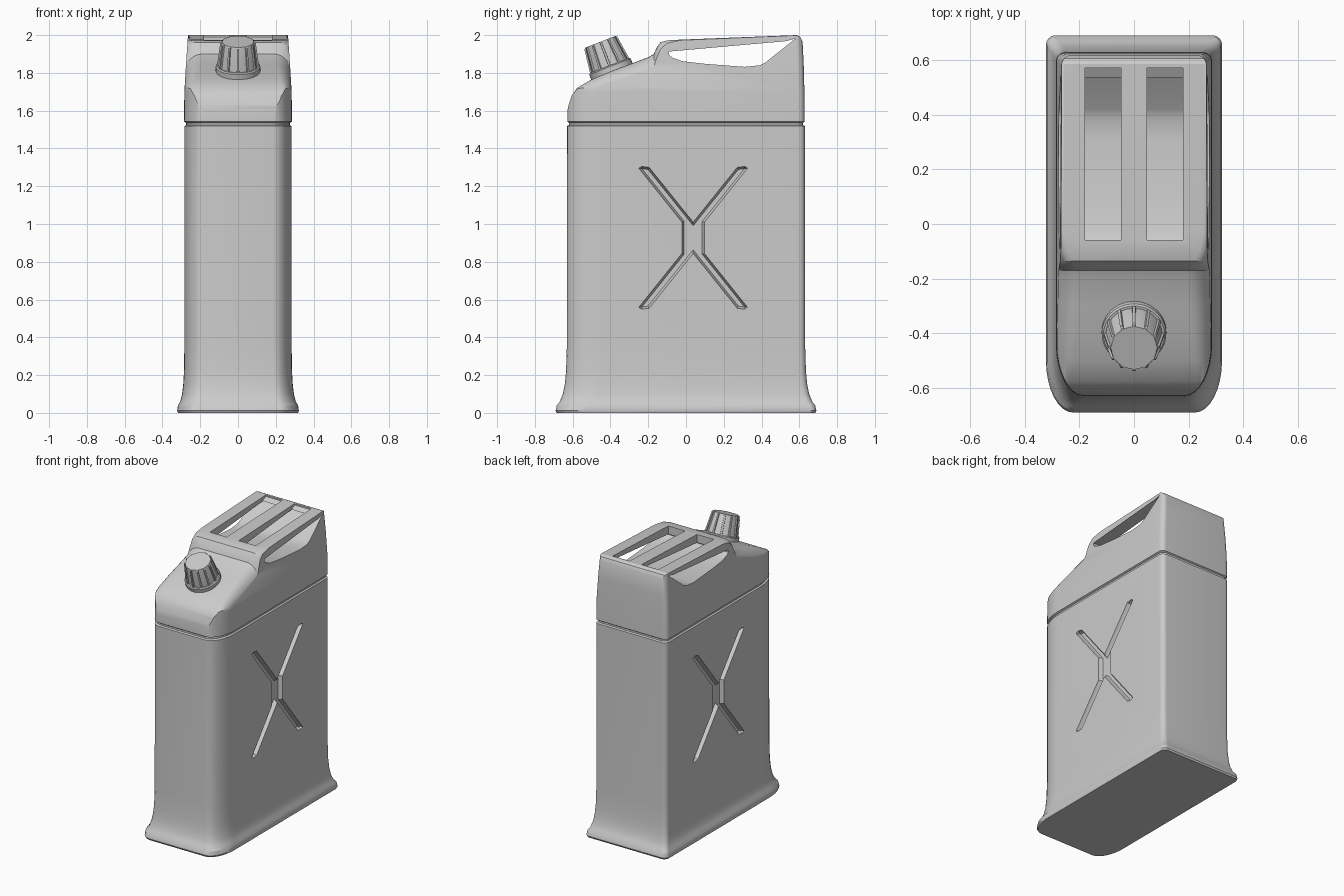
import bpy, bmesh
from math import sin, cos, pi
from mathutils import Vector

cube = bpy.data.objects.get("Cube")
if cube:
    bpy.data.objects.remove(cube)

grey = bpy.data.materials.new("plain_grey")
grey.use_nodes = True
GREY = (0.6, 0.6, 0.6, 1)
grey.diffuse_color = GREY
grey.node_tree.nodes["Principled BSDF"].inputs["Base Color"].default_value = GREY


def make(name, bm):
    bmesh.ops.recalc_face_normals(bm, faces=bm.faces)
    mesh = bpy.data.meshes.new(name)
    bm.to_mesh(mesh)
    bm.free()
    mesh.materials.append(grey)
    obj = bpy.data.objects.new(name, mesh)
    bpy.context.collection.objects.link(obj)
    return obj


def loft(rings):
    """Skin closed rings of points and cap both ends."""
    bm = bmesh.new()
    loops = [[bm.verts.new(p) for p in ring] for ring in rings]
    n = len(loops[0])
    for a, b in zip(loops, loops[1:]):
        for i in range(n):
            j = (i + 1) % n
            bm.faces.new((a[i], a[j], b[j], b[i]))
    first = bm.faces.new(loops[0])
    last = bm.faces.new(loops[-1])
    bm.normal_update()
    return bm, first, last


def activate(obj):
    bpy.ops.object.select_all(action='DESELECT')
    obj.select_set(True)
    bpy.context.view_layer.objects.active = obj


def combine(target, tool, operation):
    activate(target)
    mod = target.modifiers.new("cut", 'BOOLEAN')
    mod.operation, mod.object, mod.solver = operation, tool, 'EXACT'
    bpy.ops.object.modifier_apply(modifier=mod.name)
    bpy.data.objects.remove(tool)


def smooth(obj, angle):
    activate(obj)
    bpy.ops.object.shade_smooth_by_angle(angle=angle)


def plan_ring(z, w, d, steps=8):
    """Plan outline: small back corners, long soft front corners."""
    ring = []
    for sx, sy, rx, ry, start in ((1, 1, .035, .035, 0), (-1, 1, .035, .035, 1),
                                  (-1, -1, .1, .19, 2), (1, -1, .1, .19, 3)):
        for i in range(steps + 1):
            a = (start + i / steps) * pi / 2
            ring.append((sx * (w - rx) + rx * cos(a), sy * (d - ry) + ry * sin(a), z))
    return ring


# Can body: flared foot, straight walls, seam groove, tapered top
levels = [(0, .318, .684), (.012, .322, .69), (.04, .318, .684), (.06, .306, .668),
          (.1, .296, .652), (.15, .29, .642), (.22, .286, .635), (.35, .284, .631),
          (1.518, .284, .63), (1.524, .274, .62), (1.536, .274, .62),
          (1.542, .286, .628), (1.7, .284, .627), (1.85, .275, .623), (2.1, .258, .61)]
body = make("can_body", loft([plan_ring(*level) for level in levels])[0])


# Upper envelope: sloping hood with round shoulders rising to the handle deck
def hood_ring(y, top, rx, rz, steps=8):
    w = .29
    half = [(.4, -.1), (.4, 1.4), (w, 1.4)]
    for i in range(steps + 1):
        a = i / steps * pi / 2
        half.append((w - rx + rx * cos(a), top - rz + rz * sin(a)))
    return [(x, y, z) for x, z in half] + [(-x, y, z) for x, z in reversed(half)]


stations = [(-.8, 1.55, .06, .06), (-.632, 1.58, .06, .06), (-.622, 1.63, .06, .07),
            (-.605, 1.68, .06, .08), (-.575, 1.722, .06, .09), (-.5, 1.765, .07, .1),
            (-.4, 1.808, .08, .11), (-.3, 1.845, .09, .12), (-.2, 1.883, .1, .13),
            (-.17, 1.9, .1, .13), (-.155, 1.935, .09, .13), (-.135, 1.962, .07, .12),
            (-.1, 1.972, .05, .09), (-.03, 1.976, .037, .05), (.585, 2.0, .035, .03),
            (.605, 1.99, .035, .03), (.625, 1.95, .035, .03), (.8, 1.6, .035, .03)]
combine(body, make("hood_tool", loft([hood_ring(*s) for s in stations])[0]), 'INTERSECT')


def side_prism(outline, x0, x1):
    return loft([[(x, y, z) for y, z in outline] for x in (x0, x1)])


# Hand opening through both sides
opening = [(-.09, 1.913), (.53, 1.968), (.58, 1.982), (.42, 1.855), (.39, 1.84), (.31, 1.832),
           (.1, 1.848), (-.02, 1.862), (-.07, 1.88), (-.09, 1.895)]
combine(body, make("opening_tool", side_prism(opening, -.5, .5)[0]), 'DIFFERENCE')

# Two slots that leave three handle bars
slot = [(-.058, 1.9), (.4, 1.87), (.53, 1.966), (.57, 1.99), (.57, 2.1), (-.058, 2.1)]
for x0, x1 in ((-.18, -.048), (.048, .18)):
    combine(body, make("slot_tool", side_prism(slot, x0, x1)[0]), 'DIFFERENCE')

# Recessed cross on each side, with sloped walls
upper = [(-.022, 1.01), (-.25, 1.295), (-.235, 1.305), (-.195, 1.3), (.038, 1.01)]
cy, cz = .038, .927
top_half = upper + [(2 * cy - y, z) for y, z in reversed(upper[:-1])]
cross = top_half + [(y, 2 * cz - z) for y, z in reversed(top_half)]
for side in (1, -1):
    bm, outer, inner = side_prism(cross, side * .35, side * .283)
    bmesh.ops.recalc_face_normals(bm, faces=bm.faces)
    bmesh.ops.inset_region(bm, faces=[inner], thickness=.012, depth=.025,
                           use_even_offset=True)
    combine(body, make("cross_tool", bm), 'DIFFERENCE')
smooth(body, .5)


# Screw cap, tilted forward on the hood
tilt = Vector((0, -.36, .93)).to_track_quat('Z', 'Y')


def place(obj, angle):
    obj.location = (0, -.398, 1.822)
    obj.rotation_mode = 'QUATERNION'
    obj.rotation_quaternion = tilt
    smooth(obj, angle)


def circle(z, r, n=48):
    return [(r * cos(2 * pi * i / n), r * sin(2 * pi * i / n), z) for i in range(n)]


place(make("cap_collar", loft([circle(-.05, .118), circle(.012, .118),
                               circle(.018, .112)])[0]), .6)


def ribbed_ring(z, r, rib, count=12):
    ring = []
    for k in range(count):
        for offset, grow in ((-.065, 0), (-.05, rib), (.05, rib), (.065, 0), (.26, 0)):
            a = 2 * pi * k / count + offset
            ring.append(((r + grow) * cos(a), (r + grow) * sin(a), z))
    return ring


place(make("cap", loft([ribbed_ring(.01, .104, .008), ribbed_ring(.145, .086, .008),
                        ribbed_ring(.153, .083, .003)])[0]), .45)
